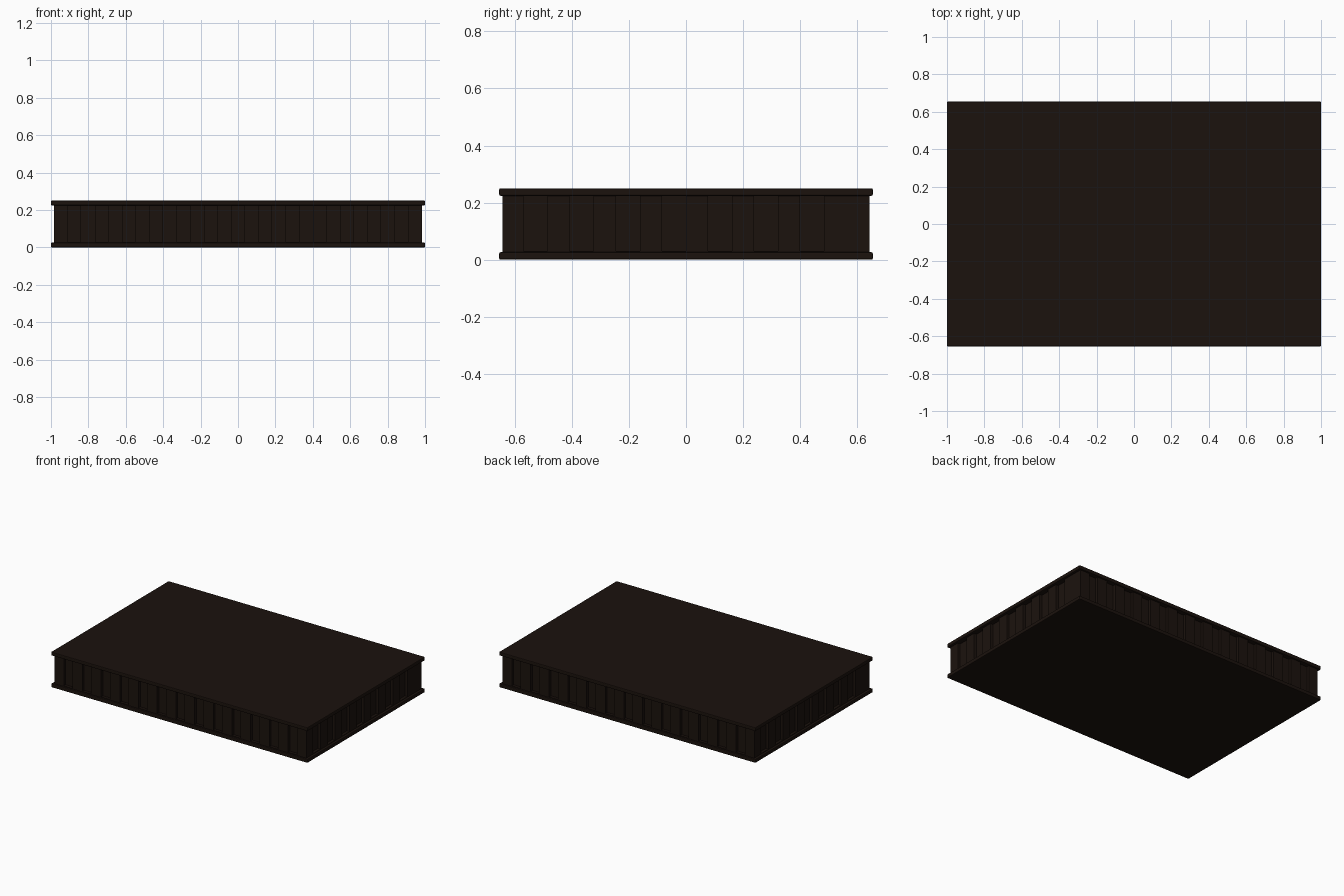
import bpy

if "Cube" in bpy.data.objects:
    bpy.data.objects.remove(bpy.data.objects["Cube"])

mat = bpy.data.materials.new("dark_wood")
mat.diffuse_color = (0.011, 0.006, 0.004, 1)
mat.use_nodes = True
mat.node_tree.nodes["Principled BSDF"].inputs["Base Color"].default_value = mat.diffuse_color


def box(name, size, loc, bevel=0):
    bpy.ops.mesh.primitive_cube_add(size=1, location=loc)
    o = bpy.context.object
    o.name = name
    o.scale = size
    bpy.ops.object.transform_apply(location=False, rotation=False, scale=True)
    o.data.materials.append(mat)
    if bevel:
        m = o.modifiers.new("rounded_edge", 'BEVEL')
        m.width = bevel
        m.segments = 2
    return o


# Overhanging rims above and below
box("top_slab", (2.0, 1.31, 0.026), (0, 0, 0.237), 0.005)
box("bottom_slab", (2.0, 1.31, 0.026), (0, 0, 0.013), 0.005)

# Core wall
BX, BY, DEPTH = 0.983, 0.643, 0.02
core = box("core", (2 * BX, 2 * BY, 0.206), (0, 0, 0.125))

# Recessed panels, all cut out of the core
cutters = []
for side in (-1, 1):
    for i in range(13):
        cutters.append(box("panel_cutter", (0.068, 2 * DEPTH, 0.195),
                           (-0.875 + i * 0.1458, side * BY, 0.1275)))
    for i in range(7):
        y = -0.527 + i * 0.1615
        cutters.append(box("panel_cutter", (2 * DEPTH, 0.084, 0.195),
                           (side * BX, side * y, 0.1275)))
bpy.ops.object.select_all(action='DESELECT')
for c in cutters:
    c.select_set(True)
bpy.context.view_layer.objects.active = cutters[0]
bpy.ops.object.join()
cutter = bpy.context.object
cutter.name = "panel_cutters"
cut = core.modifiers.new("recesses", 'BOOLEAN')
cut.operation = 'DIFFERENCE'
cut.solver = 'EXACT'
cut.object = cutter

# Apply the cut and drop the helper
bpy.context.view_layer.objects.active = core
bpy.ops.object.select_all(action='DESELECT')
core.select_set(True)
bpy.ops.object.modifier_apply(modifier=cut.name)
bpy.data.objects.remove(cutter, do_unlink=True)
